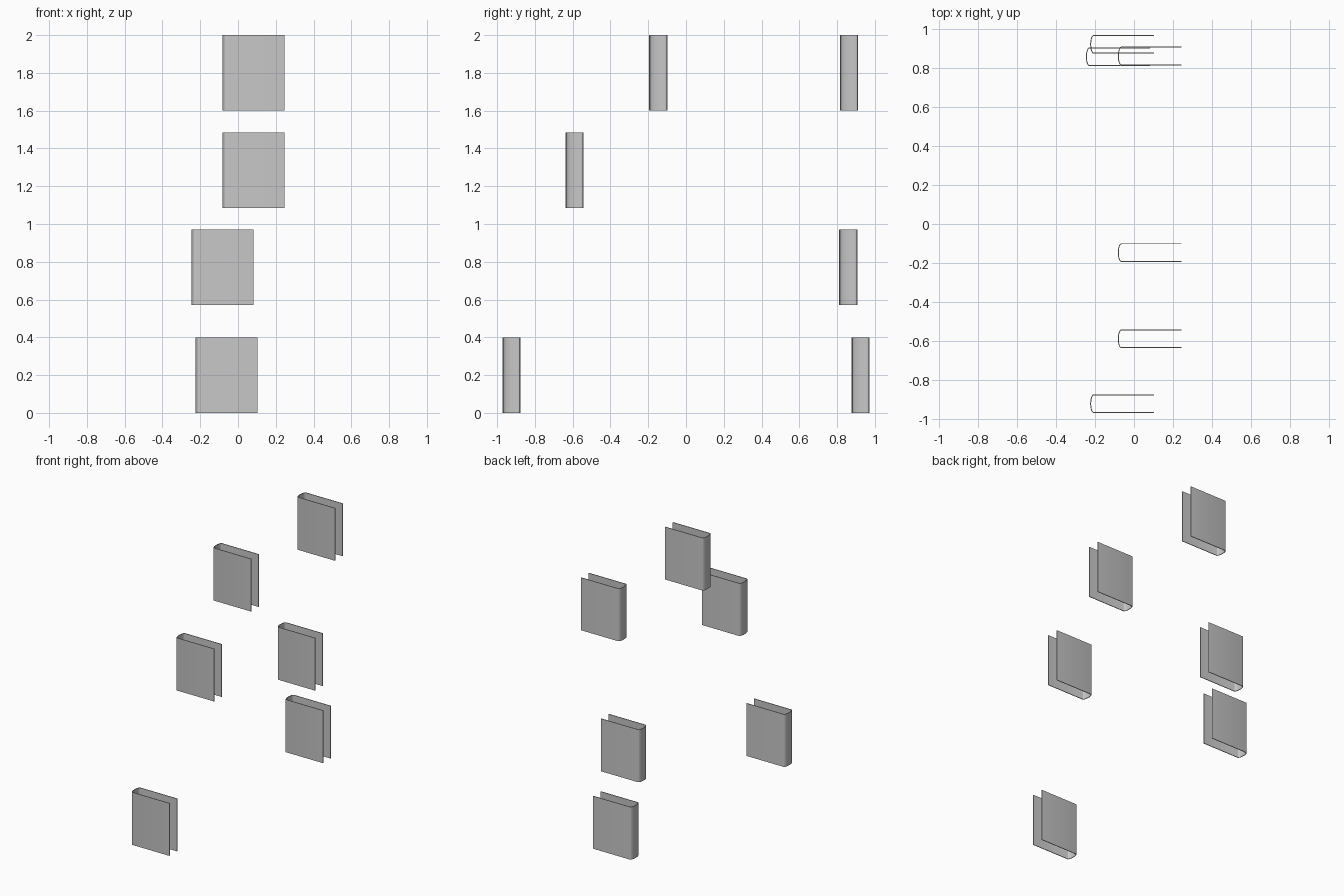
import bpy
from math import cos, sin, pi

cube = bpy.data.objects.get("Cube")
if cube:
    bpy.data.objects.remove(cube, do_unlink=True)

grey = bpy.data.materials.new("cover_grey")
grey.use_nodes = True
colour = (0.57, 0.57, 0.57, 1)
grey.diffuse_color = colour
grey.node_tree.nodes["Principled BSDF"].inputs["Base Color"].default_value = colour

WIDTH, HEIGHT, HALF_DEPTH = 0.328, 0.4, 0.048
SPINE, THICKNESS, STEPS = 0.018, 0.005, 16


def fold(inset):
    """Outline from one free edge, around the rounded spine, to the other."""
    a, b = SPINE - inset, HALF_DEPTH - inset
    angles = [pi * i / STEPS for i in range(STEPS + 1)]
    arc = [(SPINE - a * sin(t), b * cos(t)) for t in angles]
    return [(WIDTH, b)] + arc + [(WIDTH, -b)]


outline = fold(0) + fold(THICKNESS)[::-1]


def book_cover(name, x, y, z):
    """Thin board folded around a spine on the -x side."""
    n = len(outline)
    verts = [(px, py, h) for h in (0, HEIGHT) for px, py in outline]
    faces = [(i, (i + 1) % n, (i + 1) % n + n, i + n) for i in range(n)]
    for i in range(n // 2 - 1):
        rim = (i, i + 1, n - 2 - i, n - 1 - i)
        faces += [rim[::-1], tuple(v + n for v in rim)]
    mesh = bpy.data.meshes.new(name)
    mesh.from_pydata(verts, [], faces)
    mesh.materials.append(grey)
    mesh.update()
    obj = bpy.data.objects.new(name, mesh)
    obj.location = (x, y, z)
    bpy.context.collection.objects.link(obj)
    return obj


# Covers placed on four shelf levels: spine x, middle y, bottom z
places = {
    "top_back_book_cover": (-0.083, 0.863, 1.6),
    "top_middle_book_cover": (-0.083, -0.147, 1.6),
    "upper_front_book_cover": (-0.083, -0.59, 1.085),
    "lower_back_book_cover": (-0.247, 0.859, 0.57),
    "bottom_back_book_cover": (-0.225, 0.923, 0),
    "bottom_front_book_cover": (-0.225, -0.923, 0),
}
covers = [book_cover(name, *spot) for name, spot in places.items()]

# Soft spine with crisp board edges
bpy.ops.object.select_all(action="DESELECT")
for cover in covers:
    cover.select_set(True)
bpy.context.view_layer.objects.active = covers[0]
bpy.ops.object.shade_smooth_by_angle()
